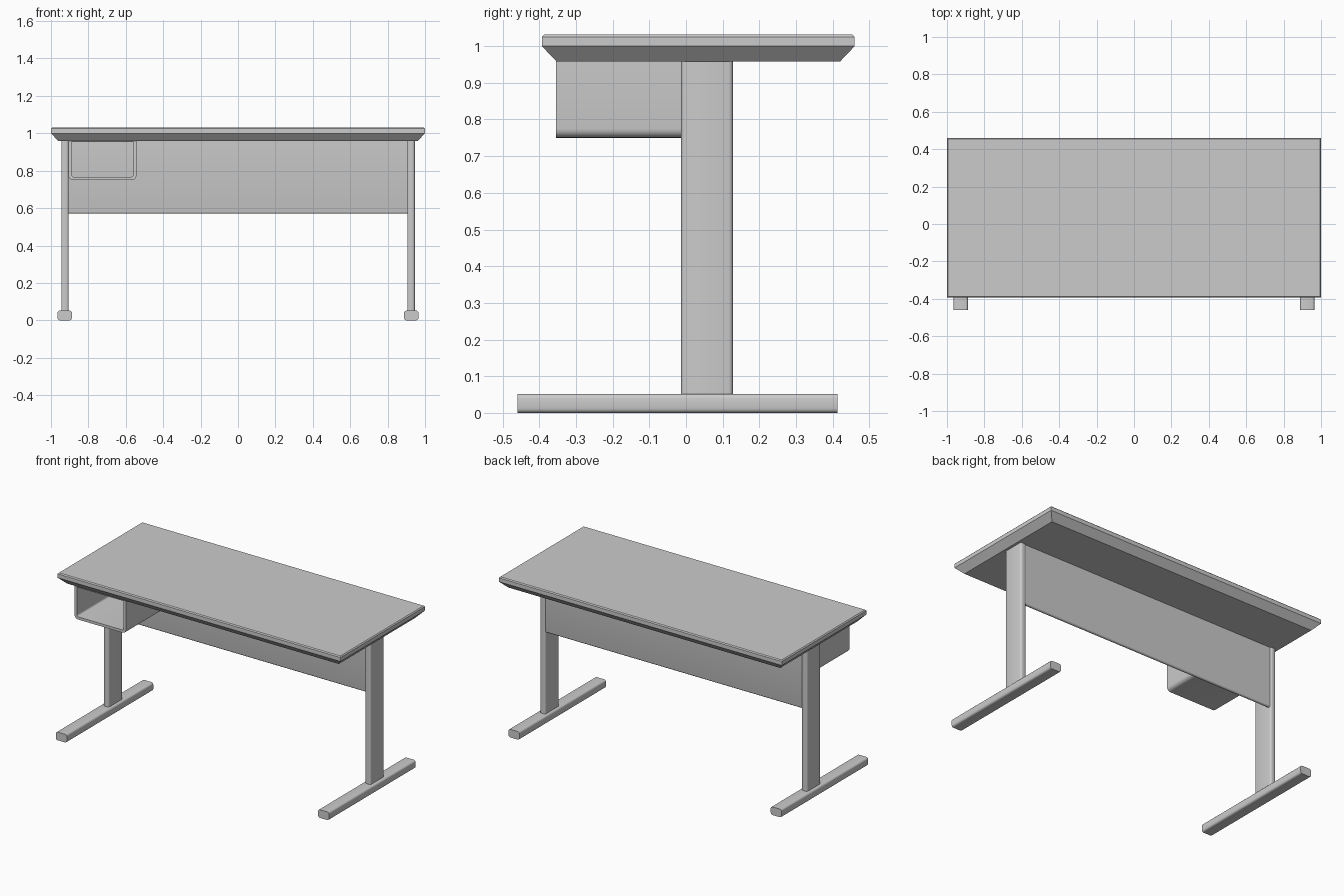
import bpy, bmesh, math

if "Cube" in bpy.data.objects:
    bpy.data.objects.remove(bpy.data.objects["Cube"])


def finish(bm, name):
    bmesh.ops.recalc_face_normals(bm, faces=bm.faces)
    me = bpy.data.meshes.new(name)
    bm.to_mesh(me)
    bm.free()
    ob = bpy.data.objects.new(name, me)
    bpy.context.collection.objects.link(ob)
    bpy.context.view_layer.objects.active = ob
    ob.select_set(True)
    bpy.ops.object.shade_smooth_by_angle(angle=math.radians(35))
    ob.select_set(False)
    return ob


def box(name, lo, hi, pick=None, radius=0.01, segments=3):
    """Box between two corners; edges chosen by pick(direction, middle) are rounded."""
    bm = bmesh.new()
    bmesh.ops.create_cube(bm, size=1)
    for v in bm.verts:
        v.co = [lo[i] + (v.co[i] + 0.5) * (hi[i] - lo[i]) for i in range(3)]
    if pick:
        edges = [e for e in bm.edges
                 if pick((e.verts[1].co - e.verts[0].co).normalized(),
                         (e.verts[0].co + e.verts[1].co) / 2)]
        bmesh.ops.bevel(bm, geom=edges, offset=radius, segments=segments,
                        profile=0.5, affect='EDGES')
    return finish(bm, name)


# Tabletop: stacked rectangular rings (inset, height), chamfered underside
rings = [(0.04, 0.958), (0, 1.0), (0, 1.025), (0.006, 1.031)]
bm = bmesh.new()
loops = []
for d, z in rings:
    x, y0, y1 = 1 - d, -0.393 + d, 0.46 - d
    loops.append([bm.verts.new((px, py, z)) for px, py in
                  ((-x, y0), (x, y0), (x, y1), (-x, y1))])
for a, b in zip(loops, loops[1:]):
    for i in range(4):
        j = (i + 1) % 4
        bm.faces.new((a[i], a[j], b[j], b[i]))
bm.faces.new(loops[0])
bm.faces.new(loops[-1])
top = finish(bm, "tabletop")

# Legs and feet on both sides
for side, s in (("left", -1), ("right", 1)):
    xs = sorted((s * 0.905, s * 0.945))
    box(side + "_leg", (xs[0], -0.013, 0.05), (xs[1], 0.128, 0.96),
        lambda d, m: abs(d.z) > 0.9, 0.012)
    xs = sorted((s * 0.888, s * 0.965))
    box(side + "_foot", (xs[0], -0.46, 0), (xs[1], 0.413, 0.052),
        lambda d, m: abs(d.y) > 0.9, 0.012)

# Modesty panel between the legs, rounded bottom edge
box("back_panel", (-0.91, 0.1, 0.57), (0.91, 0.122, 0.96),
    lambda d, m: abs(d.x) > 0.9 and m.z < 0.6, 0.01)


# Storage cubby: open-fronted tube with rounded lower corners
def cubby_outline(x0, x1, z0, z1, r, n=5):
    pts = [(x0, z1)]
    for cx, start in ((x0 + r, math.pi), (x1 - r, 1.5 * math.pi)):
        for i in range(n + 1):
            a = start + i / n * math.pi / 2
            pts.append((cx + r * math.cos(a), z0 + r + r * math.sin(a)))
    return pts + [(x1, z1)]


bm = bmesh.new()
tube = []
for pts, y in ((cubby_outline(-0.89, -0.56, 0.767, 0.954, 0.012), 0.1),
               (cubby_outline(-0.89, -0.56, 0.767, 0.954, 0.012), -0.355),
               (cubby_outline(-0.907, -0.543, 0.75, 0.959, 0.025), -0.355),
               (cubby_outline(-0.907, -0.543, 0.75, 0.959, 0.025), 0.1)):
    tube.append([bm.verts.new((x, y, z)) for x, z in pts])
n = len(tube[0])
for k in range(4):
    a, b = tube[k], tube[(k + 1) % 4]
    for i in range(n):
        j = (i + 1) % n
        bm.faces.new((a[i], a[j], b[j], b[i]))
finish(bm, "storage_cubby")
